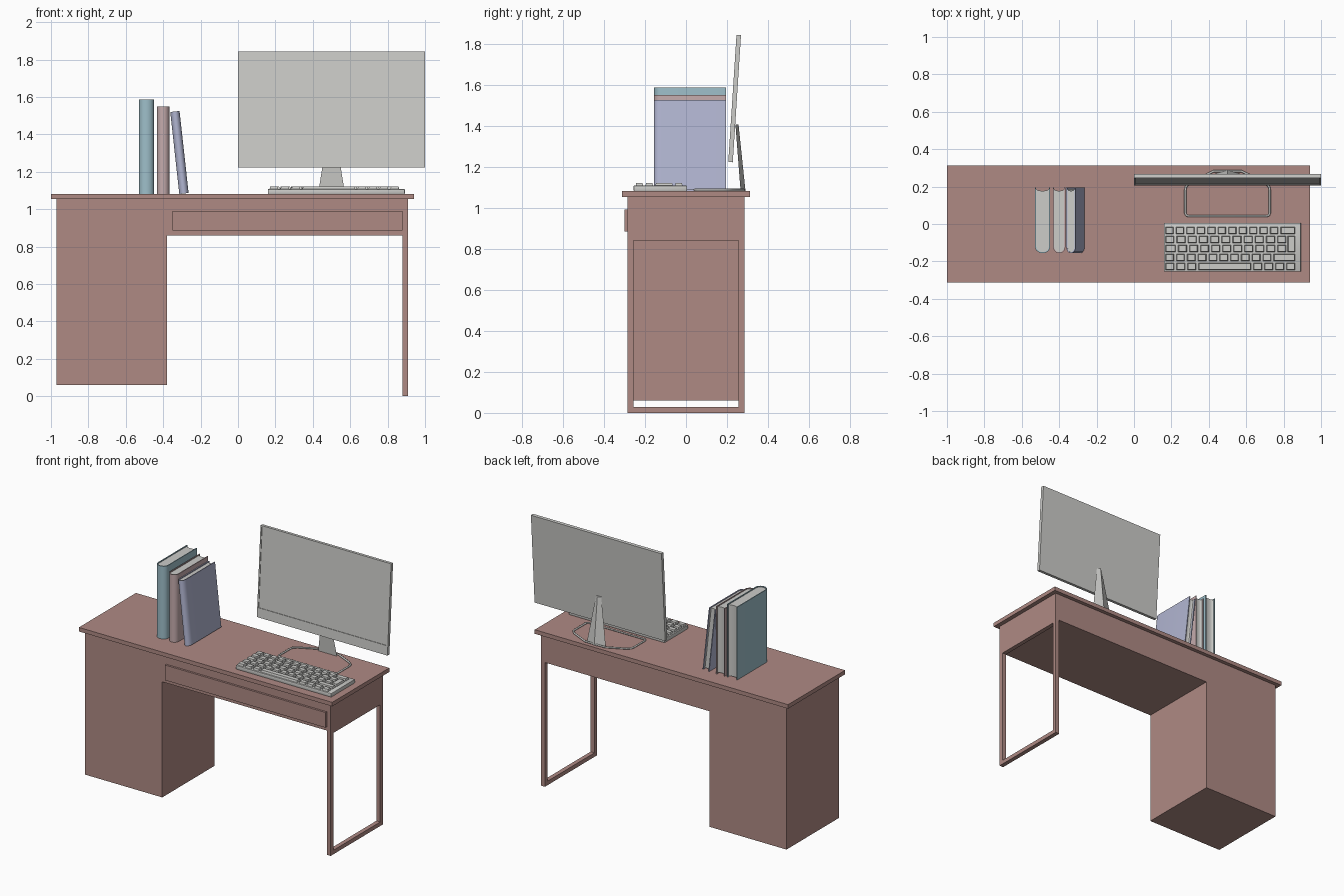
import bpy, bmesh, math
from mathutils import Matrix, Vector

if "Cube" in bpy.data.objects:
    bpy.data.objects.remove(bpy.data.objects["Cube"])


def material(name, srgb):
    m = bpy.data.materials.new(name)
    m.diffuse_color = (*[((c / 255 + 0.055) / 1.055) ** 2.4 for c in srgb], 1)
    m.use_nodes = True
    m.node_tree.nodes["Principled BSDF"].inputs["Base Color"].default_value = m.diffuse_color
    return m


DESK = material("dusty_red", (175, 138, 132))
GREY = material("light_grey", (204, 204, 201))
TEAL = material("pale_teal", (158, 191, 202))
PINK = material("pale_pink", (197, 172, 173))
LILAC = material("pale_lilac", (178, 182, 210))


def finish(name, bm, mat, smooth=False):
    bmesh.ops.recalc_face_normals(bm, faces=bm.faces)
    me = bpy.data.meshes.new(name)
    bm.to_mesh(me)
    bm.free()
    me.materials.append(mat)
    ob = bpy.data.objects.new(name, me)
    bpy.context.collection.objects.link(ob)
    if smooth:
        bpy.context.view_layer.objects.active = ob
        ob.select_set(True)
        bpy.ops.object.shade_smooth_by_angle(angle=math.radians(35))
        ob.select_set(False)
    return ob


def add_box(bm, x, y, z):
    size = (x[1] - x[0], y[1] - y[0], z[1] - z[0])
    mid = Vector((sum(x) / 2, sum(y) / 2, sum(z) / 2))
    return bmesh.ops.create_cube(bm, size=1, matrix=Matrix.Translation(mid) @ Matrix.Diagonal((*size, 1)))["verts"]


def box(name, x, y, z, mat, bevel=0):
    bm = bmesh.new()
    add_box(bm, x, y, z)
    if bevel:
        bmesh.ops.bevel(bm, geom=bm.edges[:], offset=bevel, segments=2, affect="EDGES", profile=0.5)
    return finish(name, bm, mat, bevel > 0)


def prism(name, pts, z0, z1, mat, smooth=False):
    bm = bmesh.new()
    f = bm.faces.new([bm.verts.new((x, y, z0)) for x, y in pts])
    top = bmesh.ops.extrude_face_region(bm, geom=[f])["geom"]
    bmesh.ops.translate(bm, vec=(0, 0, z1 - z0), verts=[v for v in top if isinstance(v, bmesh.types.BMVert)])
    return finish(name, bm, mat, smooth)


# Desk: top, cabinet, apron, drawer front
TOP, D = 1.081, 0.286
box("desk_top", (-1, 0.94), (-0.312, 0.312), (1.053, TOP), DESK)
box("cabinet", (-0.97, -0.38), (-D, D), (0.06, 1.053), DESK)
box("apron", (-0.38, 0.88), (-D, D), (0.86, 1.053), DESK)
box("drawer_front", (-0.35, 0.88), (-D - 0.014, -D), (0.885, 0.99), DESK)

# Side leg frame with its upper panel
LX = (0.88, 0.91)
box("side_panel", LX, (-D, D), (0.84, 1.053), DESK)
box("front_leg", LX, (-D, -0.256), (0, 0.84), DESK)
box("back_leg", LX, (0.256, D), (0, 0.84), DESK)
box("foot_rail", LX, (-0.256, 0.256), (0, 0.028), DESK)

# Monitor panel with recessed screen and taller chin, then tilted back
bm = bmesh.new()
add_box(bm, (-0.5, 0.5), (-0.011, 0.011), (0, 0.621))
bm.normal_update()
front = min(bm.faces, key=lambda f: f.normal.y)
bmesh.ops.inset_region(bm, faces=[front], thickness=0.01, use_even_offset=True)
for v in front.verts:
    if v.co.z < 0.3:
        v.co.z = 0.065
bm.normal_update()
geom = bmesh.ops.extrude_face_region(bm, geom=[front])["geom"]
for v in geom:
    if isinstance(v, bmesh.types.BMVert):
        v.co.y += 0.004
if front.is_valid:
    bmesh.ops.delete(bm, geom=[front], context="FACES_ONLY")
panel = finish("monitor_panel", bm, GREY)
panel.location = (0.5, 0.217, 1.222)
panel.rotation_euler.x = -math.radians(3.7)

# Monitor neck: tapered, flat in front with a ridge behind
bm = bmesh.new()
rings = [[bm.verts.new((0.5 + dx, y, z)) for dx, y in ((-w, yf), (w, yf), (0, yr))]
         for w, yf, yr, z in ((0.072, 0.266, 0.29, TOP), (0.02, 0.241, 0.256, 1.405))]
bm.faces.new(rings[0])
bm.faces.new(rings[1])
for i in range(3):
    j = (i + 1) % 3
    bm.faces.new((rings[0][i], rings[0][j], rings[1][j], rings[1][i]))
finish("monitor_neck", bm, GREY)

# Monitor base: thin rod loop
half = [(0.075, 0.282), (0.2, 0.222), (0.222, 0.2), (0.226, 0.18), (0.226, 0.058), (0.221, 0.047), (0.21, 0.042)]
loop = half + [(-x, y) for x, y in reversed(half)]
cu = bpy.data.curves.new("monitor_base", "CURVE")
cu.dimensions = "3D"
cu.bevel_depth = 0.006
cu.bevel_resolution = 2
sp = cu.splines.new("POLY")
sp.points.add(len(loop) - 1)
for p, (x, y) in zip(sp.points, loop):
    p.co = (0.5 + x, y, TOP + 0.006, 1)
sp.use_cyclic_u = True
cu.materials.append(GREY)
base = bpy.data.objects.new("monitor_base", cu)
bpy.context.collection.objects.link(base)
bpy.context.view_layer.objects.active = base
base.select_set(True)
bpy.ops.object.convert(target="MESH")
base.select_set(False)

# Keyboard body and rows of tapered keys
box("keyboard_body", (0.16, 0.892), (-0.255, 0.006), (TOP, 1.107), GREY, 0.003)
bm = bmesh.new()


def key(x0, x1, y0, y1):
    vs = add_box(bm, (x0, x1), (y0, y1), (1.104, 1.121))
    c = Vector(((x0 + x1) / 2, (y0 + y1) / 2, 0))
    for v in vs:
        if v.co.z > 1.11:
            v.co.x -= math.copysign(0.004, v.co.x - c.x)
            v.co.y -= math.copysign(0.004, v.co.y - c.y)


rows = [([1] * 11 + [1.6], 0.862), ([1] * 11, 0.815), ([1.15] + [1] * 10, 0.815),
        ([1] * 10 + [2.2], 0.862), ([1] * 3 + [5] + [1] * 4, 0.862)]
for r, (widths, end) in enumerate(rows):
    x, y = 0.162, -0.035 - 0.048 * r
    unit = (end + 0.005 - x) / sum(widths)
    for w in widths:
        key(x + 0.006, x + w * unit - 0.006, y - 0.019, y + 0.019)
        x += w * unit
key(0.821, 0.862, -0.150, -0.064)
finish("keyboard_keys", bm, GREY)


# Books: U-shaped cover with rounded spine, and a page block
def arc(half_w, y, depth, n=10):
    return [(half_w * math.cos(a), y - depth * math.sin(a)) for a in (math.pi * i / n for i in range(n + 1))]


def book(tag, x, w, h, mat, lean=0):
    t, hw = 0.006, w / 2
    outer = [(hw, 0.195)] + arc(hw, -0.122, 0.034) + [(-hw, 0.195)]
    inner = [(-hw + t, 0.195)] + [(-px, py) for px, py in arc(hw - t, -0.122, 0.028)] + [(hw - t, 0.195)]
    cover = prism(tag + "_book_cover", outer + inner, 0, h, mat, True)
    back = [(-(hw - t) * math.cos(a), 0.187 - 0.01 * math.sin(a)) for a in (math.pi * i / 6 for i in range(7))]
    pages = prism(tag + "_book_pages", arc(hw - t, -0.122, 0.028) + back, 0.006, h - 0.006, GREY, True)
    for ob in (cover, pages):
        ob.location = (x, 0, TOP + hw * math.sin(abs(lean)))
        ob.rotation_euler.y = lean


book("tall", -0.489, 0.08, 0.504, TEAL)
book("middle", -0.4, 0.066, 0.468, PINK)
book("leaning", -0.289, 0.05, 0.441, LILAC, -math.radians(6.3))
